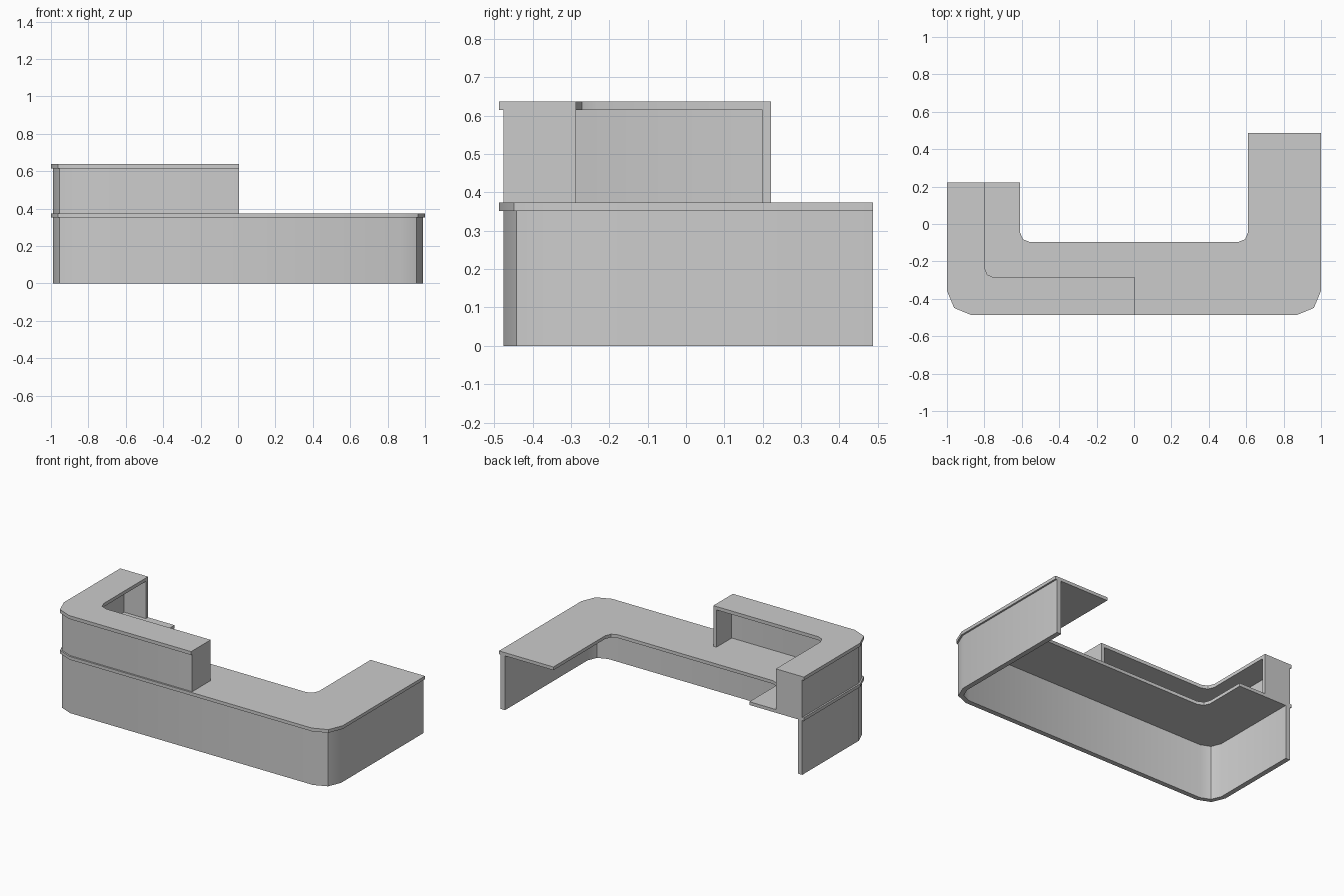
import bpy, bmesh, math

if "Cube" in bpy.data.objects:
    bpy.data.objects.remove(bpy.data.objects["Cube"])

X, Y = 1.0, 0.487          # half extents of the desk outline
LEFT_END, RIGHT_END = 0.222, 0.487
MID = 0.005                # where the raised ledge stops


def path(offset, radius, ledge):
    """U (or L, for the ledge) shaped line set in from the outline, with two-step corners."""
    x, y = X - offset, -Y + offset
    left = []
    for i in range(3):
        a = math.pi + i * math.pi / 4
        a = math.pi + i * math.pi / 4
        left.append((-x + radius + radius * math.cos(a),
                     y + radius + radius * math.sin(a)))
    pts = [(-x, LEFT_END)] + left
    if ledge:
        return pts + [(MID, y)]
    return pts + [(-px, py) for px, py in reversed(left)] + [(x, RIGHT_END)]


def band(name, outer, inner, z0, z1):
    """Solid strip between two matching paths, raised from z0 to z1."""
    bm = bmesh.new()
    rings = []
    for (ox, oy), (ix, iy) in zip(outer, inner):
        rings.append([bm.verts.new(p) for p in
                      ((ox, oy, z0), (ix, iy, z0), (ix, iy, z1), (ox, oy, z1))])
    for a, b in zip(rings, rings[1:]):
        for k in range(4):
            n = (k + 1) % 4
            bm.faces.new((a[k], a[n], b[n], b[k]))
    bm.faces.new(rings[0])
    bm.faces.new(rings[-1])
    bmesh.ops.recalc_face_normals(bm, faces=bm.faces)
    mesh = bpy.data.meshes.new(name)
    bm.to_mesh(mesh)
    bm.free()
    ob = bpy.data.objects.new(name, mesh)
    bpy.context.collection.objects.link(ob)
    bpy.ops.object.select_all(action='DESELECT')
    ob.select_set(True)
    bpy.context.view_layer.objects.active = ob
    bpy.ops.object.shade_smooth_by_angle(angle=math.radians(30))
    return ob


def panel(name, x0, x1, y0, y1, z0, z1):
    """Upright box panel."""
    return band(name, [(x0, y0), (x1, y0)], [(x0, y1), (x1, y1)], z0, z1)


LIP, WALL = 0.011, 0.032
wall_out = (LIP, 0.119)
wall_in = (LIP + WALL, 0.087)

# Lower tier: front wall and wide worktop
band("lower_wall", path(*wall_out, False), path(*wall_in, False), 0, 0.352)
band("worktop", path(0, 0.13, False), path(0.39, 0.054, False), 0.352, 0.373)

# Upper tier: raised wall and narrow ledge over the left half
band("upper_wall", path(*wall_out, True), path(*wall_in, True), 0.373, 0.615)
band("upper_ledge", path(0, 0.13, True), path(0.2, 0.054, True), 0.615, 0.637)

# End panels closing the raised tier
panel("ledge_end_panel_left", -X + LIP + WALL, -X + 0.2, LEFT_END - 0.022, LEFT_END, 0.373, 0.615)
panel("ledge_end_panel_middle", MID - 0.022, MID, -Y + LIP + WALL, -Y + 0.2, 0.373, 0.615)
